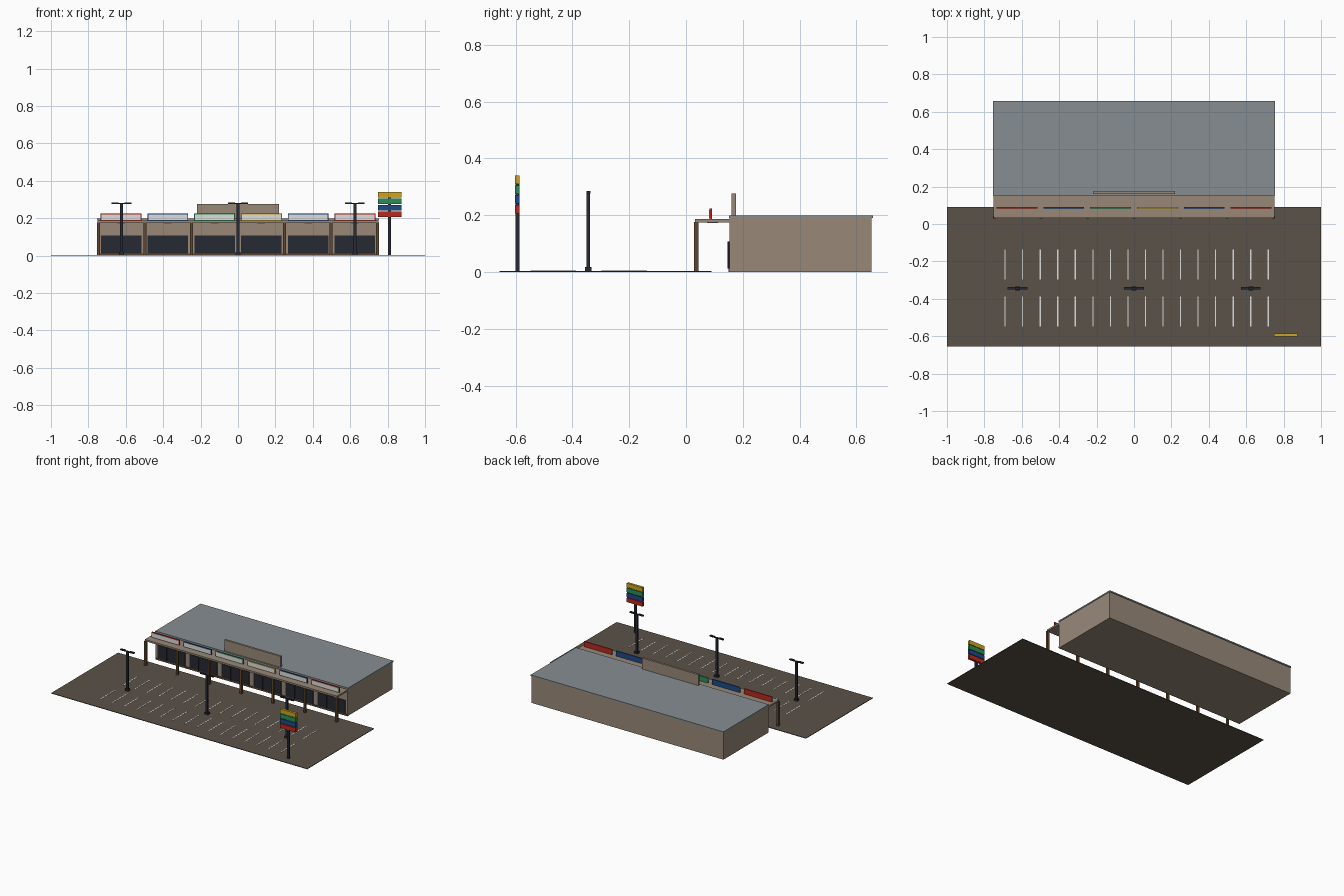
import bpy
import bmesh
from mathutils import Matrix, Vector

cube = bpy.data.objects.get("Cube")
if cube:
    bpy.data.objects.remove(cube)


def make_material(name, hex_code):
    def linear(i):
        c = int(hex_code[i:i + 2], 16) / 255
        return c / 12.92 if c <= 0.04045 else ((c + 0.055) / 1.055) ** 2.4
    color = (linear(0), linear(2), linear(4), 1)
    mat = bpy.data.materials.new(name)
    mat.use_nodes = True
    mat.diffuse_color = color
    bsdf = next(n for n in mat.node_tree.nodes if n.type == 'BSDF_PRINCIPLED')
    bsdf.inputs["Base Color"].default_value = color
    return mat


asphalt = make_material("asphalt", "5b5249")
tan = make_material("tan_wall", "988979")
roof_grey = make_material("roof_grey", "868d91")
brown = make_material("post_brown", "5e4630")
dark = make_material("dark_glass_and_metal", "272932")
white = make_material("white", "dedfdc")
red = make_material("red", "b82a1e")
blue = make_material("blue", "1d4a86")
green = make_material("green", "2c8f52")
yellow = make_material("yellow", "cda522")


def boxes(name, mat, spans):
    """One object from boxes, each given as x, y and z ranges."""
    bm = bmesh.new()
    for span in spans:
        lo, hi = Vector(s[0] for s in span), Vector(s[1] for s in span)
        matrix = Matrix.Translation((lo + hi) / 2) @ Matrix.Diagonal((*(hi - lo), 1))
        bmesh.ops.create_cube(bm, size=1, matrix=matrix)
    mesh = bpy.data.meshes.new(name)
    bm.to_mesh(mesh)
    bm.free()
    mesh.materials.append(mat)
    obj = bpy.data.objects.new(name, mesh)
    bpy.context.collection.objects.link(obj)
    return obj


def around(c, width):
    return (c - width / 2, c + width / 2)


BAY = 0.25
HALF = 0.75
bays = [(i - 2.5) * BAY for i in range(6)]
GROUND = 0.004

# Parking lot with two rows of painted bays
boxes("parking_lot", asphalt, [((-1, 1), (-0.656, 0.09), (0, GROUND))])
boxes("parking_lines", white, [
    (around(-0.689 + i * 0.0938, 0.006), row, (GROUND, GROUND + 0.001))
    for i in range(16) for row in ((-0.548, -0.388), (-0.297, -0.137))])

# Main building and roof
boxes("building", tan, [((-HALF, HALF), (0.153, 0.653), (0, 0.19))])
boxes("roof", roof_grey, [((-0.753, 0.753), (0.152, 0.658), (0.19, 0.199))])
boxes("parapet", tan, [((-0.22, 0.22), (0.161, 0.176), (0.187, 0.276))])

# Shop windows, glazing bars and base trim
boxes("shop_windows", dark, [
    (around(x, 0.216), (0.148, 0.155), (0.012, 0.107)) for x in bays])
boxes("window_bars", dark, [
    (around(x + s * 0.036, 0.004), (0.146, 0.149), (0.012, 0.107))
    for x in bays for s in (-1, 1)])
boxes("base_trim", brown, [((-HALF, HALF), (0.149, 0.154), (0, 0.012))])

# Covered walkway
boxes("canopy", tan, [((-HALF, HALF), (0.031, 0.154), (0.175, 0.187))])
boxes("canopy_posts", brown, [
    (around(-0.746 + i * 1.492 / 6, 0.015), (0.029, 0.044), (0, 0.176))
    for i in range(7)])
boxes("canopy_lights", white, [
    (around(x, 0.04), (0.074, 0.112), (0.172, 0.176)) for x in bays])

# Shop signs with white faces
for i, (x, mat) in enumerate(zip(bays, (red, blue, green, yellow, blue, red))):
    boxes(f"shop_sign_{i + 1}", mat, [(around(x, 0.218), (0.083, 0.091), (0.187, 0.224))])
boxes("shop_sign_faces", white, [
    (around(x, 0.208), (0.081, 0.084), (0.19, 0.219)) for x in bays])

# Parking lot lamps
for name, x in (("right", -0.623), ("middle", 0), ("left", 0.625)):
    y = -0.344
    spans = [(around(x, 0.026), around(y, 0.022), (GROUND, 0.018)),
             (around(x, 0.015), around(y, 0.011), (0.01, 0.282)),
             (around(x, 0.1), around(y, 0.007), (0.277, 0.282))]
    spans += [(around(x + s * 0.034, 0.037), around(y, 0.014), (0.277, 0.285))
              for s in (-1, 1)]
    boxes(f"{name}_lamp", dark, spans)

# Roadside sign tower
boxes("sign_pole", dark, [(around(0.81, 0.016), around(-0.594, 0.014), (0, 0.335))])
for i, (name, mat) in enumerate((("red", red), ("blue", blue),
                                 ("green", green), ("yellow", yellow))):
    z = 0.206 + i * 0.0345
    boxes(f"{name}_sign_panel", mat, [
        (around(0.811, 0.124), around(-0.594, 0.017), (z, z + 0.03))])
